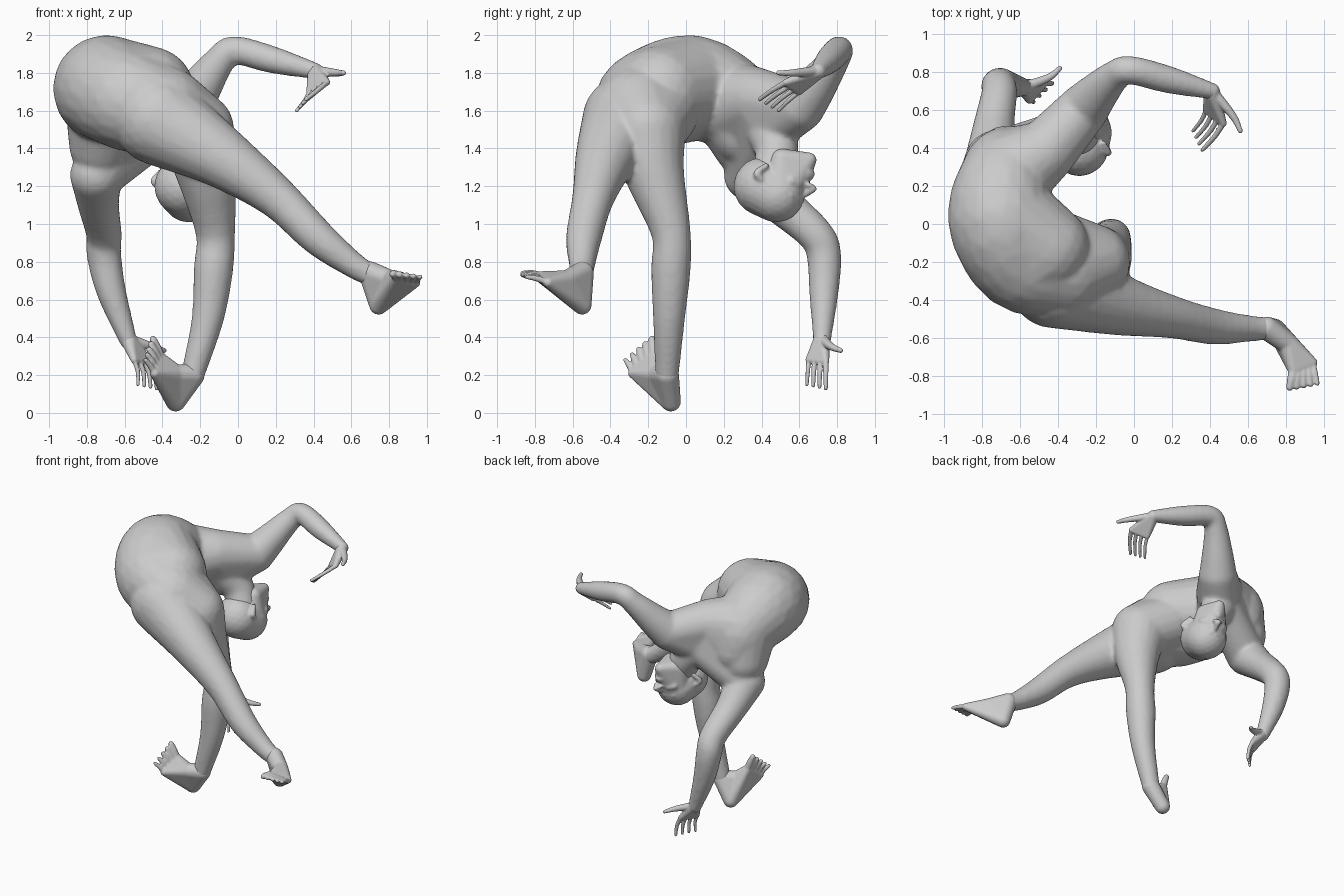
import bpy
import bmesh
from mathutils import Vector, Matrix

start_cube = bpy.data.objects.get("Cube")
if start_cube:
    bpy.data.objects.remove(start_cube, do_unlink=True)

# One matte grey for the whole figure
GREY = (0.6, 0.6, 0.6, 1)
clay = bpy.data.materials.new("clay grey")
clay.use_nodes = True
clay.diffuse_color = GREY
shader = clay.node_tree.nodes["Principled BSDF"]
shader.inputs["Base Color"].default_value = GREY
shader.inputs["Roughness"].default_value = 0.8

# Unit sphere directions used to build every rounded segment
ball = bmesh.new()
bmesh.ops.create_icosphere(ball, subdivisions=3, radius=1)
DIRECTIONS = [v.co.normalized() for v in ball.verts]
ball.free()


def wrap(bm, *spheres):
    """Convex skin around spheres given as x, y, z, radius."""
    verts = [bm.verts.new(Vector(s[:3]) + d * s[3]) for s in spheres for d in DIRECTIONS]
    hull = bmesh.ops.convex_hull(bm, input=verts)
    inner = [g for g in hull["geom_interior"] if isinstance(g, bmesh.types.BMVert)]
    bmesh.ops.delete(bm, geom=inner, context="VERTS")


def limb(bm, points, steps=4):
    """Smooth tapered limb through the given spheres."""
    pts = [Vector(p) for p in points]
    ends = [2 * pts[0] - pts[1]] + pts + [2 * pts[-1] - pts[-2]]
    path = []
    for a, b, c, d in zip(ends, ends[1:], ends[2:], ends[3:]):
        for i in range(steps):
            t = i / steps
            path.append((2 * b + (c - a) * t + (2 * a - 5 * b + 4 * c - d) * t * t
                         + (3 * b - a - 3 * c + d) * t ** 3) / 2)
    path.append(pts[-1])
    for start, end in zip(path, path[1:]):
        wrap(bm, start, end)


def digits(bm, count, root_a, root_b, tip_a, tip_b, big, small, bend):
    """Row of fingers or toes blended between the first and the last."""
    for i in range(count):
        t = i / (count - 1)
        root = Vector(root_a[:3]).lerp(Vector(root_b[:3]), t)
        tip = Vector(tip_a).lerp(Vector(tip_b), t)
        middle = root.lerp(tip, 0.5) + Vector(bend)
        r = big + (small - big) * t
        limb(bm, [(*root, r * 1.1), (*middle, r), (*tip, r * 0.8)], 2)


def finish(bm, name, voxel, smoothing, matrix=None):
    """Fuse the overlapping segments into one smooth skin."""
    if matrix:
        bm.transform(matrix)
    mesh = bpy.data.meshes.new(name)
    bm.to_mesh(mesh)
    bm.free()
    mesh.materials.append(clay)
    obj = bpy.data.objects.new(name, mesh)
    bpy.context.collection.objects.link(obj)
    remesh = obj.modifiers.new("fuse", "REMESH")
    remesh.mode = "VOXEL"
    remesh.voxel_size = voxel
    remesh.use_smooth_shade = True
    relax = obj.modifiers.new("relax", "SMOOTH")
    relax.factor = 0.5
    relax.iterations = smoothing


# Body: arched torso, pelvis, chest, neck, arms and legs
body = bmesh.new()
pelvis = (-.39, -.25, 1.59, .245)
loin = (-.59, -.19, 1.66, .27)
waist = (-.7, .03, 1.72, .28)
ribs = (-.68, .25, 1.63, .235)
right_shoulder = (-.75, .34, 1.26, .14)
left_shoulder = (-.27, .6, 1.62, .135)
blade = (-.47, .38, 1.66, .165)
breast = (-.41, .46, 1.51, .13)
right_hip = (-.22, -.2, 1.5, .2)
limb(body, [pelvis, loin, waist, ribs, (-.66, .32, 1.5, .2)])
wrap(body, pelvis, right_hip, (-.4, -.13, 1.6, .2))
wrap(body, loin, waist, (-.47, -.13, 1.7, .24))
wrap(body, ribs, blade, (-.72, .32, 1.42, .175))
wrap(body, blade, right_shoulder, breast)
wrap(body, blade, left_shoulder, breast)
neck = [(-.44, .44, 1.52, .14), (-.34, .48, 1.39, .115), (-.29, .46, 1.28, .11)]
left_arm = [left_shoulder, (-.2, .68, 1.72, .112), (-.1, .78, 1.86, .082),
            (-.02, .81, 1.92, .075), (.18, .76, 1.87, .072), (.41, .7, 1.81, .044)]
right_arm = [right_shoulder, (-.74, .5, 1.11, .11), (-.71, .68, .95, .095),
             (-.71, .73, .84, .092), (-.67, .73, .64, .078), (-.58, .72, .38, .047)]
left_leg = [(-.42, -.31, 1.55, .24), (-.1, -.42, 1.36, .165), (.2, -.49, 1.145, .112),
            (.42, -.54, .93, .095), (.6, -.55, .79, .07), (.7, -.55, .73, .06)]
right_leg = [right_hip, (-.17, -.17, 1.28, .16), (-.12, -.08, .96, .105),
             (-.13, -.08, .76, .105), (-.16, -.09, .5, .085), (-.24, -.1, .2, .062)]
for part in (neck, left_arm, right_arm, left_leg, right_leg):
    limb(body, part)
finish(body, "body", 0.015, 5)

# Hands: palm, four fingers and a thumb
hands = {
    "left_hand": ((.41, .7, 1.81, .042), (.47, .53, 1.75, .018), (.38, .6, 1.7, .018),
                  (.36, .39, 1.66), (.31, .49, 1.6), (.52, .57, 1.8, .02), (.56, .49, 1.8, .013)),
    "right_hand": ((-.58, .72, .39, .044), (-.47, .74, .27, .018), (-.55, .65, .28, .018),
                   (-.43, .74, .13), (-.53, .64, .15), (-.45, .77, .35, .02), (-.39, .82, .33, .013)),
}
for name, (wrist, first, last, first_tip, last_tip, thumb, thumb_tip) in hands.items():
    hand = bmesh.new()
    wrap(hand, wrist, first, last)
    digits(hand, 4, first, last, first_tip, last_tip, .014, .012, (.01, 0, .005))
    limb(hand, [(*wrist[:3], .03), thumb, thumb_tip])
    finish(hand, name, 0.006, 2)

# Feet: ankle, heel, instep, ball and toes
feet = {
    "left_foot": ((.7, -.55, .74, .062), (.745, -.55, .57, .05), (.81, -.63, .7, .055),
                  (.84, -.77, .72, .03), (.94, -.73, .69, .026), (.82, -.86, .735), (.965, -.84, .72)),
    "right_foot": ((-.24, -.1, .2, .063), (-.33, -.08, .06, .053), (-.33, -.15, .2, .055),
                   (-.41, -.17, .29, .03), (-.44, -.28, .21, .027), (-.45, -.18, .39), (-.49, -.32, .28)),
}
for name, (ankle, heel, instep, inner_ball, outer_ball, big_toe, little_toe) in feet.items():
    foot = bmesh.new()
    wrap(foot, ankle, heel, instep)
    wrap(foot, heel, instep, inner_ball, outer_ball)
    digits(foot, 5, inner_ball, outer_ball, big_toe, little_toe, .024, .016, (0, 0, .005))
    finish(foot, name, 0.007, 3)

# Head, modelled upright facing -y, then turned upside down
head = bmesh.new()
limb(head, [(0, .06, .05, .155), (0, -.03, .06, .145)])
wrap(head, (0, -.04, .03, .13), (-.05, .01, -.12, .06), (.05, .01, -.12, .06), (0, -.11, -.18, .04))
limb(head, [(0, -.165, .01, .012), (0, -.195, -.05, .022)])
for side in (-1, 1):
    limb(head, [(side * .02, -.16, .03, .016), (side * .085, -.125, .03, .018)])
    limb(head, [(side * .08, -.095, -.04, .03), (side * .055, -.12, -.04, .03)])
    limb(head, [(side * .145, .04, .02, .018), (side * .16, .07, 0, .02), (side * .13, .05, -.06, .014)])
    limb(head, [(side * .012, -.185, -.06, .014), (side * .026, -.175, -.06, .012)])
for lip in (-.1, -.12):
    limb(head, [(-.03, -.145, lip, .012), (0, -.16, lip, .013), (.03, -.145, lip, .012)])
crown = Vector((0, -.42, -.9)).normalized()
back = -Vector((.3, .87, -.41)).normalized()
across = back.cross(crown).normalized()
back = crown.cross(across)
turn = Matrix((across, back, crown)).transposed().to_4x4()
finish(head, "head", 0.01, 2, Matrix.Translation((-.27, .48, 1.22)) @ turn)
